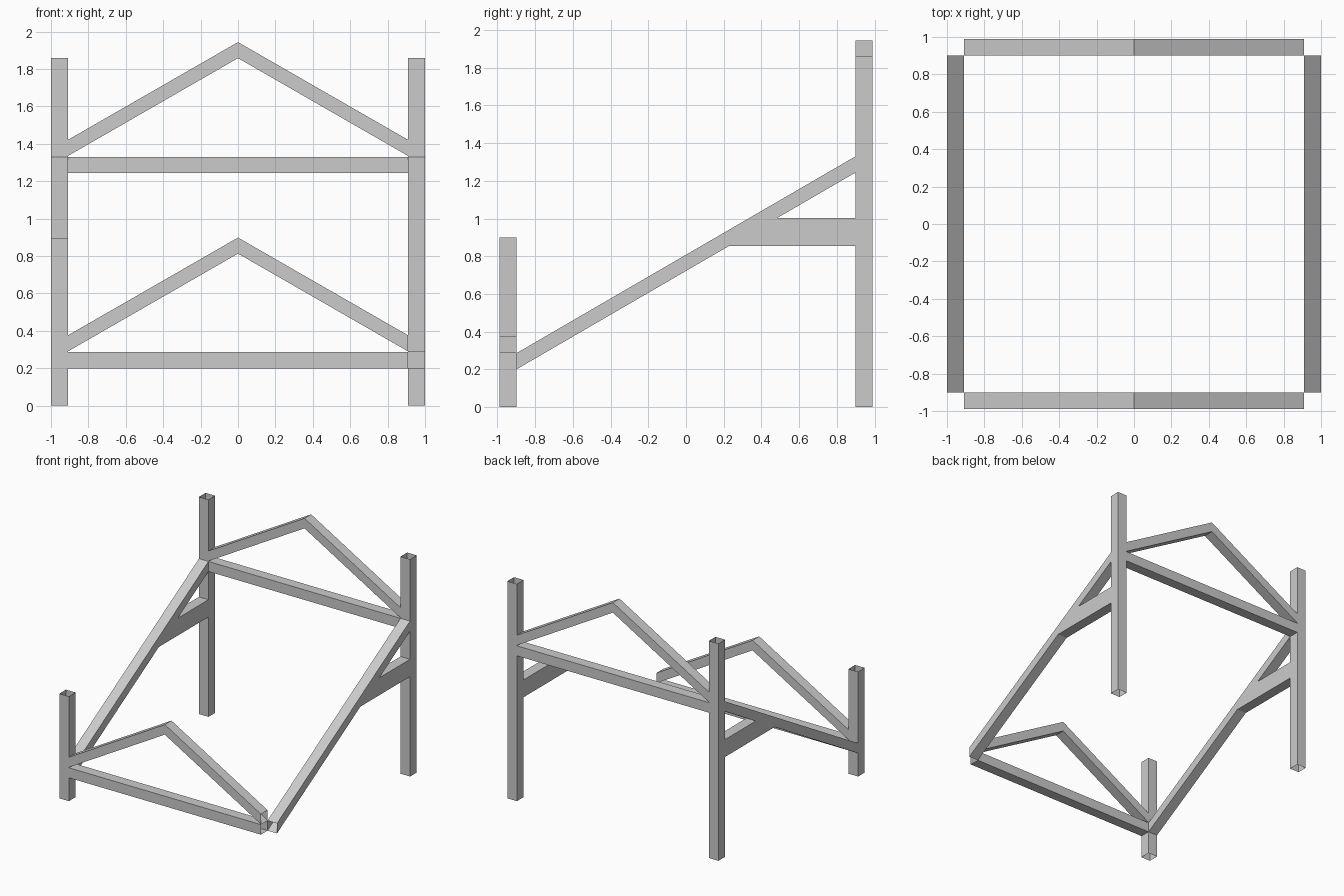
import bpy, bmesh

if "Cube" in bpy.data.objects:
    bpy.data.objects.remove(bpy.data.objects["Cube"])

IN, OUT = 0.91, 1.0        # frame thickness in x
YI, YO = 0.90, 0.99        # frame thickness in y
T = 0.086                  # vertical timber thickness
LOW, HIGH = 0.2, 1.245     # underside of front and back cross beams


def tube(name, rings):
    """Open-ended tube through a series of four-cornered rings."""
    bm = bmesh.new()
    loops = [[bm.verts.new(p) for p in r] for r in rings]
    for a, b in zip(loops, loops[1:]):
        for i in range(4):
            j = (i + 1) % 4
            bm.faces.new((a[i], a[j], b[j], b[i]))
    # point every face away from its own segment's centre line
    bm.normal_update()
    bmesh.ops.recalc_face_normals(bm, faces=bm.faces[:])
    centre = sum((v.co for v in loops[0] + loops[1]), loops[0][0].co * 0) / 8
    f = bm.faces[:][0] if bm.faces else None
    if f.normal.dot(f.calc_center_median() - centre) < 0:
        bmesh.ops.reverse_faces(bm, faces=bm.faces[:])
    me = bpy.data.meshes.new(name)
    bm.to_mesh(me)
    bm.free()
    bpy.context.collection.objects.link(bpy.data.objects.new(name, me))


def ring_x(x, y0, y1, z0, z1):
    return [(x, y0, z0), (x, y1, z0), (x, y1, z1), (x, y0, z1)]


def ring_y(y, x0, x1, z0, z1):
    return [(x0, y, z0), (x1, y, z0), (x1, y, z1), (x0, y, z1)]


def ring_z(z, x0, x1, y0, y1):
    return [(x0, y0, z), (x1, y0, z), (x1, y1, z), (x0, y1, z)]


def post(name, sx, sy, h):
    xs = sorted((sx * IN, sx * OUT))
    ys = sorted((sy * YI, sy * YO))
    tube(name, [ring_z(0, *xs, *ys), ring_z(h, *xs, *ys)])


# Corner posts (the front right one is absent)
post("front_post_left", -1, -1, 0.897)
post("back_post_left", -1, 1, 1.86)
post("back_post_right", 1, 1, 1.86)

# Cross beam and gable at each end
for end, sy, z in (("front", -1, LOW), ("back", 1, HIGH)):
    ys = sorted((sy * YI, sy * YO))
    tube(end + "_beam", [ring_x(x, *ys, z, z + T) for x in (-IN, IN)])
    foot, peak = z + T + 0.004, z + 0.613
    tube(end + "_gable", [ring_x(x, *ys, b, b + T)
                          for x, b in ((-IN, foot), (0, peak), (IN, foot))])

# Sloping side rails and the braces beneath them
slope = (HIGH - LOW) / (2 * YI)
for side, sx in (("left", -1), ("right", 1)):
    xs = sorted((sx * IN, sx * OUT))
    tube("side_rail_" + side, [ring_y(-YI, *xs, LOW, LOW + T),
                               ring_y(YI, *xs, HIGH, HIGH + T)])
    b0, b1 = 0.855, 1.004
    y0, y1 = ((b - LOW) / slope - YI for b in (b0, b1))
    cut = [(xs[0], y0, b0), (xs[1], y0, b0), (xs[1], y1, b1), (xs[0], y1, b1)]
    tube("brace_" + side, [cut, ring_y(YI, *xs, b0, b1)])
